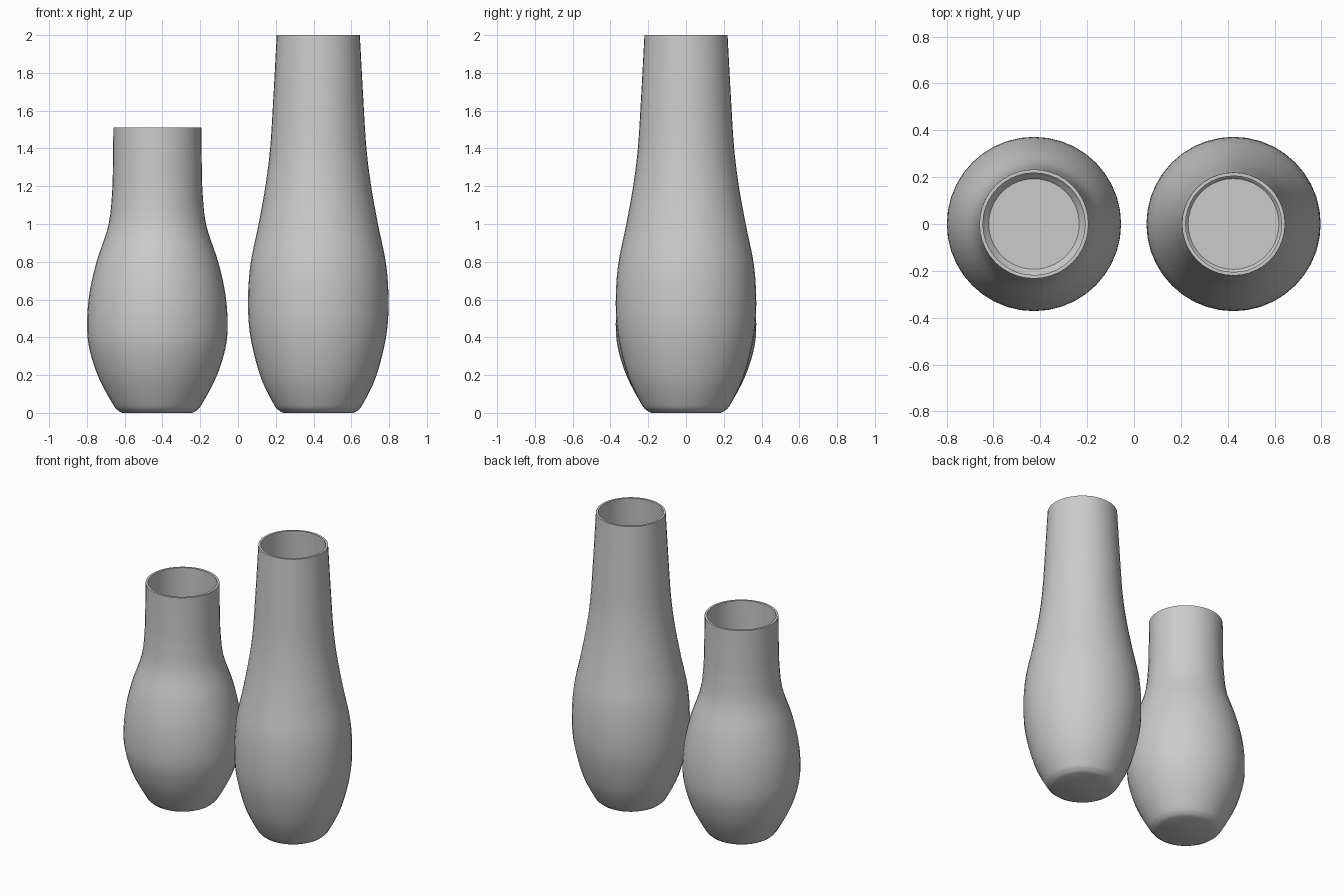
import bpy, bmesh, math
from mathutils import Vector

cube = bpy.data.objects.get("Cube")
if cube:
    bpy.data.objects.remove(cube, do_unlink=True)

SIDES = 40
WALL = 0.015

clay = bpy.data.materials.new("plain grey")
clay.use_nodes = True
grey = (0.6, 0.6, 0.6, 1)
clay.diffuse_color = grey
clay.node_tree.nodes["Principled BSDF"].inputs["Base Color"].default_value = grey


def smooth_profile(points, steps=5):
    """Catmull-Rom curve through (radius, height) points."""
    p = [Vector(q) for q in points]
    p = [2 * p[0] - p[1]] + p + [2 * p[-1] - p[-2]]
    out = []
    for a, b, c, d in zip(p, p[1:], p[2:], p[3:]):
        for i in range(steps):
            t = i / steps
            out.append(0.5 * (2 * b + (c - a) * t + (2 * a - 5 * b + 4 * c - d) * t * t
                              + (3 * b - a - 3 * c + d) * t ** 3))
    return out + [p[-2]]


def vase(name, x, points):
    outer = smooth_profile(points)
    # inner wall: outer wall moved inwards along its normal
    inner = []
    for i, q in enumerate(outer):
        tangent = (outer[min(i + 1, len(outer) - 1)] - outer[max(i - 1, 0)]).normalized()
        inner.append(q + WALL * Vector((-tangent.y, tangent.x)))
    inner[-1].y = outer[-1].y
    inner = [q for q in inner if q.y > 2 * WALL]
    foot = Vector((outer[0].x - 0.02, 0))
    floor = Vector((inner[0].x - 0.012, WALL))
    profile = [foot] + outer + inner[::-1] + [floor]

    # spin the profile into rings, closing the base and the inner floor
    bm = bmesh.new()
    rings = []
    for r, z in profile:
        rings.append([bm.verts.new((r * math.cos(math.tau * k / SIDES),
                                    r * math.sin(math.tau * k / SIDES), z))
                      for k in range(SIDES)])
    for low, high in zip(rings, rings[1:]):
        for k in range(SIDES):
            n = (k + 1) % SIDES
            bm.faces.new((low[k], low[n], high[n], high[k]))
    bm.faces.new(rings[0][::-1])
    bm.faces.new(rings[-1])
    mesh = bpy.data.meshes.new(name)
    bm.to_mesh(mesh)
    bm.free()
    mesh.materials.append(clay)
    obj = bpy.data.objects.new(name, mesh)
    obj.location.x = x
    bpy.context.collection.objects.link(obj)
    bpy.ops.object.select_all(action='DESELECT')
    obj.select_set(True)
    bpy.context.view_layer.objects.active = obj
    bpy.ops.object.shade_smooth_by_angle(angle=math.radians(40))


# short round vase with a straight neck
vase("short_vase", -0.427, [(0.205, 0.01), (0.235, 0.045), (0.312, 0.19), (0.36, 0.34),
                            (0.372, 0.47), (0.36, 0.63), (0.322, 0.8), (0.26, 0.99),
                            (0.24, 1.16), (0.235, 1.33), (0.233, 1.51)])
# tall slender vase with a tapering neck
vase("tall_vase", 0.425, [(0.205, 0.01), (0.235, 0.045), (0.305, 0.19), (0.357, 0.39),
                          (0.372, 0.57), (0.36, 0.78), (0.316, 1.0), (0.28, 1.2),
                          (0.255, 1.4), (0.239, 1.65), (0.22, 2.0)])
